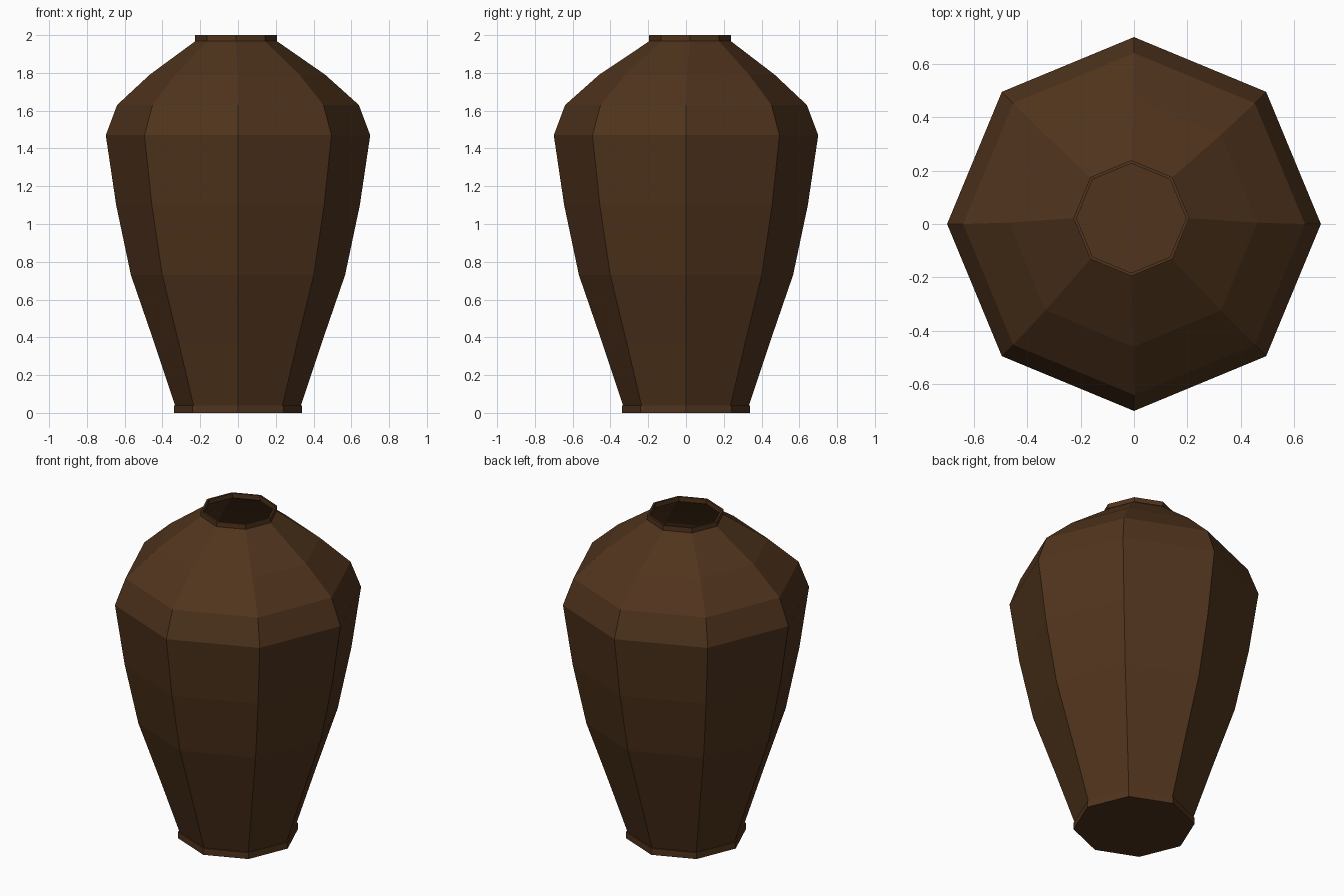
import bpy, bmesh, math

if "Cube" in bpy.data.objects:
    bpy.data.objects.remove(bpy.data.objects["Cube"])

SIDES = 8
clay = bpy.data.materials.new("brown_clay")
clay.diffuse_color = (0.08, 0.034, 0.012, 1)
clay.use_nodes = True
clay.node_tree.nodes["Principled BSDF"].inputs["Base Color"].default_value = clay.diffuse_color


def lathe(name, profile, cap_bottom=False):
    """Eight-sided flat-shaded skin; profile rows are (radius, z, centre x, centre y)."""
    bm = bmesh.new()
    rings = []
    for r, z, cx, cy in profile:
        rings.append([bm.verts.new((cx + r * math.cos(math.tau * i / SIDES),
                                    cy + r * math.sin(math.tau * i / SIDES), z))
                      for i in range(SIDES)])
    for a, b in zip(rings, rings[1:]):
        for i in range(SIDES):
            j = (i + 1) % SIDES
            bm.faces.new((a[i], a[j], b[j], b[i]))
    if cap_bottom:
        bm.faces.new(rings[0][::-1])
    mesh = bpy.data.meshes.new(name)
    bm.to_mesh(mesh)
    bm.free()
    mesh.materials.append(clay)
    obj = bpy.data.objects.new(name, mesh)
    bpy.context.collection.objects.link(obj)
    return obj


# Closed foot and hollow body with a broad shoulder; the mouth sits slightly off centre
NX, NY = -0.01, 0.022
lathe("jar_body", [
    (0.34, 0.0, 0, 0), (0.34, 0.04, 0, 0), (0.333, 0.04, 0, 0),
    (0.443, 0.37, 0, 0), (0.567, 0.73, 0, 0), (0.645, 1.10, 0, 0),
    (0.70, 1.47, 0, 0), (0.64, 1.63, 0, 0), (0.465, 1.79, -0.003, 0.005),
    (0.213, 1.97, NX, NY)], cap_bottom=True)

# Short neck ring with a thin lip, open into the body
lathe("neck_rim", [
    (0.217, 1.97, NX, NY), (0.217, 2.0, NX, NY),
    (0.205, 2.0, NX, NY), (0.205, 1.97, NX, NY)])
